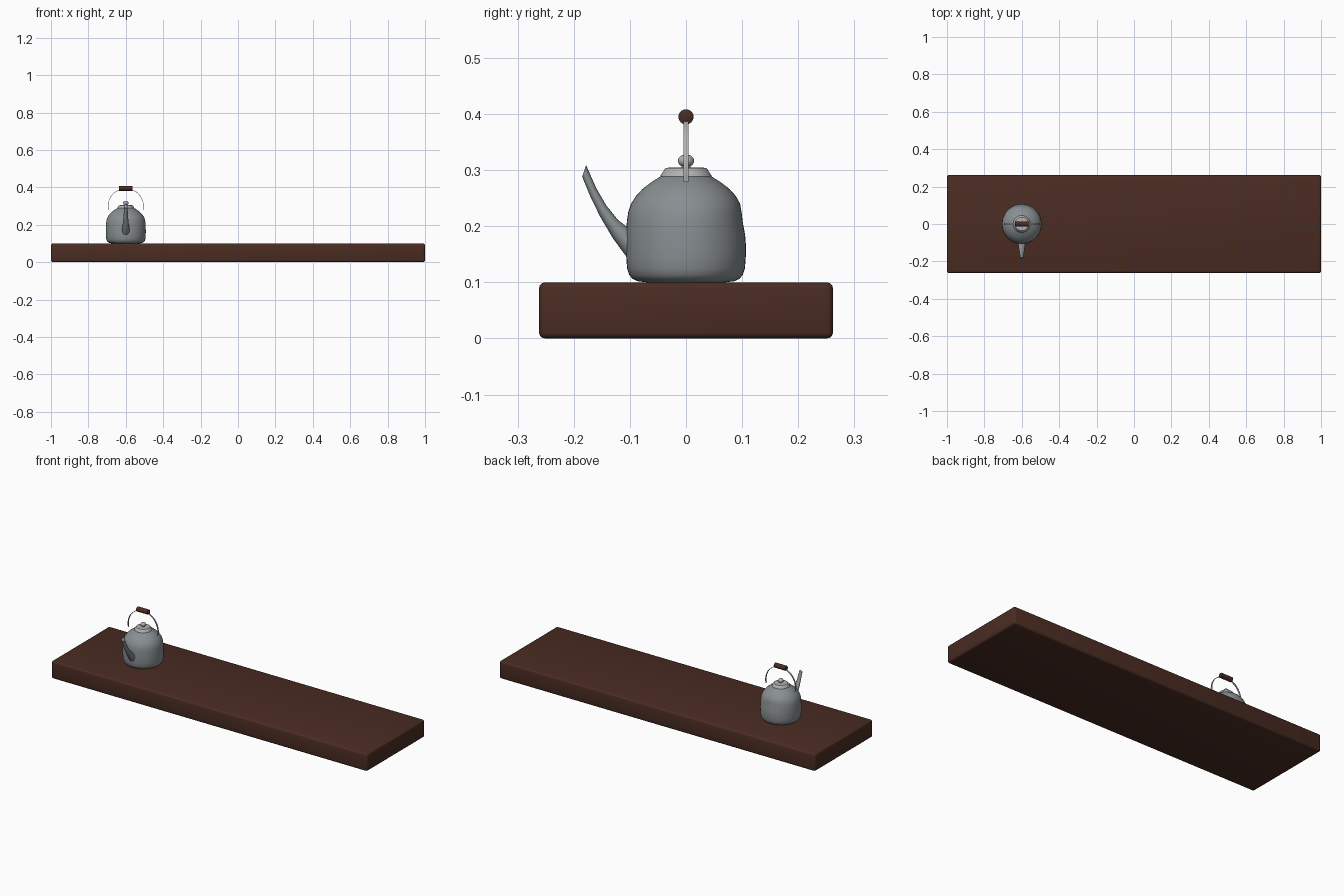
import bpy, bmesh, math
from mathutils import Vector

if "Cube" in bpy.data.objects:
    bpy.data.objects.remove(bpy.data.objects["Cube"])

CX = -0.6  # kettle centre


def material(name, col):
    m = bpy.data.materials.new(name)
    m.diffuse_color = (*col, 1)
    m.use_nodes = True
    m.node_tree.nodes["Principled BSDF"].inputs["Base Color"].default_value = m.diffuse_color
    return m


wood = material("dark_wood", (0.068, 0.025, 0.016))
steel = material("grey_steel", (0.25, 0.275, 0.285))
bright = material("bright_metal", (0.46, 0.44, 0.44))


def add_object(name, bm, mat, angle=40):
    bmesh.ops.recalc_face_normals(bm, faces=bm.faces)
    me = bpy.data.meshes.new(name)
    bm.to_mesh(me)
    bm.free()
    ob = bpy.data.objects.new(name, me)
    bpy.context.collection.objects.link(ob)
    me.materials.append(mat)
    bpy.ops.object.select_all(action='DESELECT')
    ob.select_set(True)
    bpy.context.view_layer.objects.active = ob
    bpy.ops.object.shade_smooth_by_angle(angle=math.radians(angle))
    return ob


def loft(name, rings, mat, angle=40):
    """Skin a list of equal-length point rings and cap both ends."""
    bm = bmesh.new()
    vs = [[bm.verts.new(p) for p in r] for r in rings]
    n = len(vs[0])
    for a, b in zip(vs, vs[1:]):
        for i in range(n):
            j = (i + 1) % n
            bm.faces.new((a[i], a[j], b[j], b[i]))
    bm.faces.new(vs[0])
    bm.faces.new(vs[-1])
    return add_object(name, bm, mat, angle)


def circle(r, z, n=48):
    return [Vector((CX + r * math.cos(2 * math.pi * i / n),
                    r * math.sin(2 * math.pi * i / n), z)) for i in range(n)]


# thick wooden shelf with rounded edges
bm = bmesh.new()
bmesh.ops.create_cube(bm, size=1)
for v in bm.verts:
    v.co = Vector((v.co.x * 2, v.co.y * 0.524, v.co.z * 0.1 + 0.05))
bmesh.ops.bevel(bm, geom=bm.edges[:], offset=0.011, segments=3,
                profile=0.5, affect='EDGES')
add_object("shelf", bm, wood)

# kettle body, slightly dented at the back
profile = [(0.070, 0.100), (0.086, 0.102), (0.095, 0.106), (0.101, 0.113),
           (0.105, 0.125), (0.1065, 0.145), (0.107, 0.165), (0.1065, 0.185),
           (0.1055, 0.208), (0.103, 0.225), (0.098, 0.240), (0.089, 0.254),
           (0.078, 0.266), (0.064, 0.277), (0.050, 0.286), (0.043, 0.290)]
rings = [circle(r, z) for r, z in profile]
for ring in rings:
    for p in ring:
        back = max(0, p.y / 0.107)
        p.y -= 0.005 * back ** 2 * math.exp(-((p.z - 0.215) / 0.025) ** 2)
loft("kettle_body", rings, steel)

# lid and its knob
loft("kettle_lid", [circle(r, z) for r, z in
     [(0.040, 0.286), (0.046, 0.288), (0.045, 0.291), (0.038, 0.302),
      (0.036, 0.304), (0.020, 0.305)]], bright)
knob = [(0.008, 0.303), (0.008, 0.307)]
knob += [(0.0145 * math.cos(t), 0.3165 + 0.0115 * math.sin(t))
         for t in [math.radians(a) for a in range(-54, 91, 16)]]
loft("lid_knob", [circle(r, z, 24) for r, z in knob], bright)

# tapering curved spout: lower (y, z), upper (y, z), half width
sections = [((-0.085, 0.125), (-0.085, 0.185), 0.022),
            ((-0.107, 0.147), (-0.105, 0.199), 0.020),
            ((-0.130, 0.178), (-0.121, 0.211), 0.017),
            ((-0.153, 0.217), (-0.142, 0.237), 0.0135),
            ((-0.171, 0.254), (-0.160, 0.268), 0.011),
            ((-0.185, 0.288), (-0.178, 0.309), 0.009)]
rings = []
for lo, hi, w in sections:
    lo, hi = Vector((CX, *lo)), Vector((CX, *hi))
    rings.append([(lo + hi) / 2 + (hi - lo) / 2 * math.cos(math.pi * i / 10)
                  + Vector((w * math.sin(math.pi * i / 10), 0, 0))
                  for i in range(20)])
loft("kettle_spout", rings, steel)

# thin bail handle: flat strip bent into an arch
rings = []
for i in range(33):
    t = math.radians(-12 + 204 * i / 32)
    d = Vector((math.cos(t), 0, math.sin(t)))
    c = Vector((CX + 0.0945 * d.x, 0, 0.299 + 0.0945 * d.z))
    rings.append([c + d * a + Vector((0, b, 0)) for a, b in
                  [(-0.0012, -0.0045), (0.0012, -0.0045),
                   (0.0012, 0.0045), (-0.0012, 0.0045)]])
loft("handle_arch", rings, bright, 30)

# wooden grip on the handle
rings = []
for x, r in [(-0.037, 0.011), (-0.035, 0.0135), (0.035, 0.0135), (0.037, 0.011)]:
    rings.append([Vector((CX + x, r * math.cos(2 * math.pi * i / 24),
                          0.395 + r * math.sin(2 * math.pi * i / 24)))
                  for i in range(24)])
loft("handle_grip", rings, wood)
